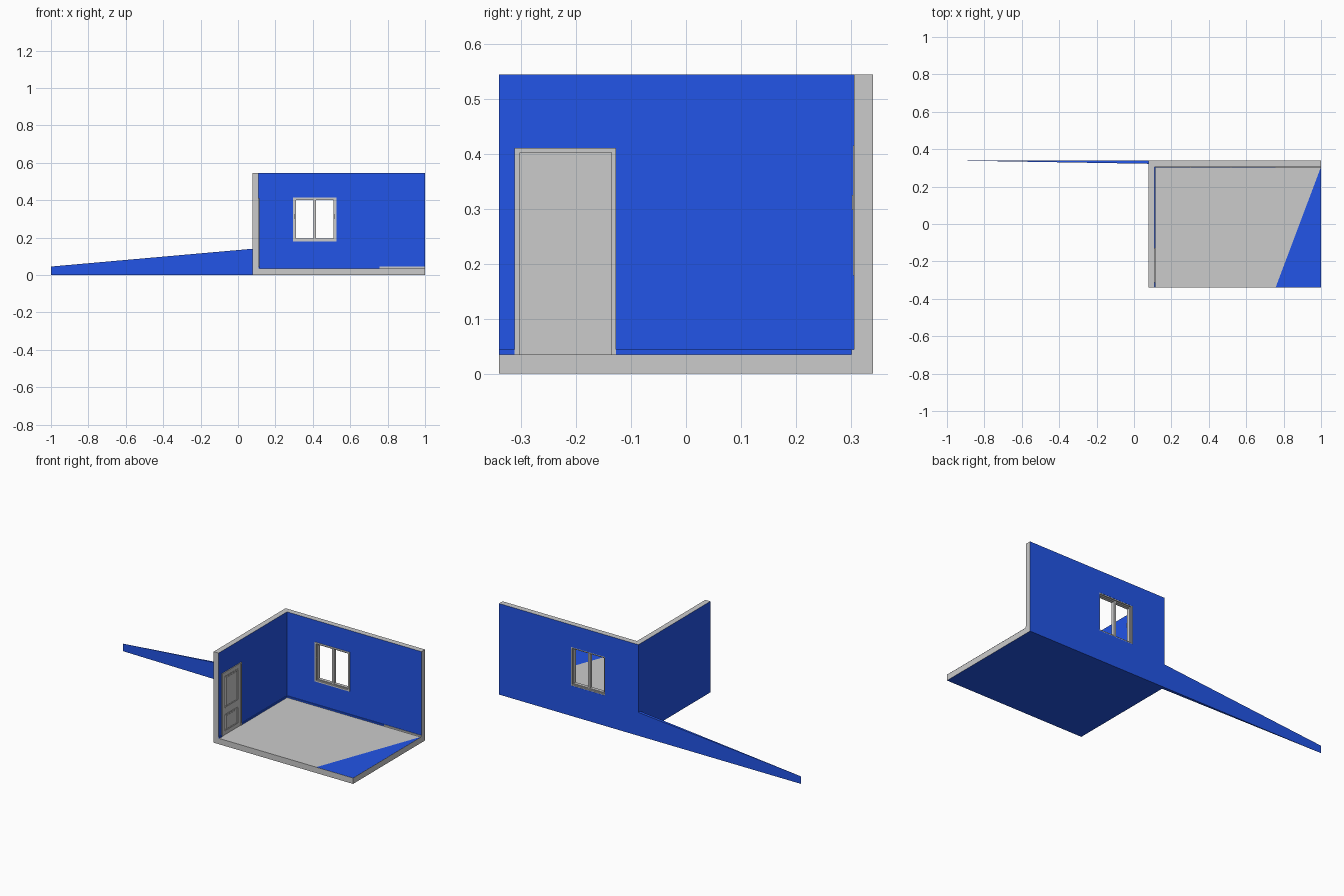
import bpy, bmesh
from mathutils import Vector

if "Cube" in bpy.data.objects:
    bpy.data.objects.remove(bpy.data.objects["Cube"])

blue = bpy.data.materials.new("blue_paint")
blue.diffuse_color = (0.016, 0.09, 0.8, 1)
blue.use_nodes = True
blue.node_tree.nodes["Principled BSDF"].inputs["Base Color"].default_value = blue.diffuse_color
plain = bpy.data.materials.new("plain_grey")


def finish(name, bm, paint=()):
    """Make the object; faces pointing along a direction in paint are blue."""
    bmesh.ops.recalc_face_normals(bm, faces=bm.faces)
    bm.normal_update()
    dirs = {"x": (1, 0, 0), "-x": (-1, 0, 0), "y": (0, 1, 0),
            "-y": (0, -1, 0), "z": (0, 0, 1), "-z": (0, 0, -1)}
    me = bpy.data.meshes.new(name)
    if paint:
        me.materials.append(plain)
        me.materials.append(blue)
        for f in bm.faces:
            if any(f.normal.dot(Vector(dirs[p])) > 0.9 for p in paint):
                f.material_index = 1
    bm.to_mesh(me)
    bm.free()
    ob = bpy.data.objects.new(name, me)
    bpy.context.collection.objects.link(ob)
    return ob


def box(name, x, y, z, paint=()):
    bm = bmesh.new()
    bmesh.ops.create_cube(bm, size=1)
    for v in bm.verts:
        for i, r in enumerate((x, y, z)):
            v.co[i] = r[0] if v.co[i] < 0 else r[1]
    return finish(name, bm, paint)


def ring(name, axis, outer, inner, d, paint=()):
    """Rectangular frame facing x or y; rects are (u0, u1, z0, z1)."""
    bm = bmesh.new()

    def loop(r, depth):
        pts = [(r[0], r[2]), (r[1], r[2]), (r[1], r[3]), (r[0], r[3])]
        return [bm.verts.new((depth, u, z) if axis == "x" else (u, depth, z)) for u, z in pts]

    loops = [loop(outer, d[0]), loop(outer, d[1]), loop(inner, d[1]), loop(inner, d[0])]
    for k in range(4):
        a, b = loops[k], loops[(k + 1) % 4]
        for i in range(4):
            j = (i + 1) % 4
            bm.faces.new((a[i], a[j], b[j], b[i]))
    return finish(name, bm, paint)


def inset(r, t):
    return (r[0] + t, r[1] - t, r[2] + t, r[3] - t)


# Room shell
FL, TOP, BK = 0.035, 0.545, 0.306
win = (0.297, 0.523, 0.182, 0.412)
box("floor", (0.11, 1), (-0.34, BK), (0, FL), ("-z",))
box("left_wall", (0.077, 0.11), (-0.34, 0.34), (0, TOP), ("x", "-x", "y", "-z"))
ring("back_wall", "y", (0.11, 1, 0, TOP), win, (BK, 0.34), ("y", "-y", "-z"))

# Blue corner patch on the floor
bm = bmesh.new()
bm.faces.new([bm.verts.new(p) for p in
              ((0.757, -0.34, FL + 0.0006), (1, -0.34, FL + 0.0006), (1, BK, FL + 0.0006))])
finish("floor_patch", bm, ("z", "-z"))

# Tapering fin beyond the left wall
bm = bmesh.new()
tip = [bm.verts.new((-1, 0.34, z)) for z in (0, 0.045)]
front = [bm.verts.new((0.077, 0.322, z)) for z in (0, 0.14)]
back = [bm.verts.new((0.077, 0.34, z)) for z in (0, 0.14)]
bm.faces.new((tip[0], front[0], front[1], tip[1]))
bm.faces.new((tip[0], tip[1], back[1], back[0]))
bm.faces.new((tip[0], back[0], front[0]))
bm.faces.new((tip[1], front[1], back[1]))
bm.faces.new((front[0], back[0], back[1], front[1]))
finish("tapered_fin", bm, ("y", "-y", "z", "-z"))

# Skirting boards
ALL = ("x", "-x", "y", "-y", "z", "-z")
SK = (FL, 0.044)
box("skirting_left_front", (0.11, 0.114), (-0.34, -0.312), SK, ALL)
box("skirting_left_back", (0.11, 0.114), (-0.127, BK), SK, ALL)
box("skirting_back", (0.114, 0.757), (BK - 0.005, BK), SK, ALL)
box("skirting_back_end", (0.757, 1), (BK - 0.005, BK), SK)

# Window: outer frame, two sashes, handles
ring("window_frame", "y", inset(win, -0.003), inset(win, 0.006), (BK - 0.002, 0.339))
mid = (win[0] + win[1]) / 2
for side, u0, u1 in (("left", win[0] + 0.006, mid), ("right", mid, win[1] - 0.006)):
    sash = (u0, u1, win[2] + 0.006, win[3] - 0.006)
    ring("window_sash_" + side, "y", sash, inset(sash, 0.006), (0.312, 0.332))
for side, u in (("left", 0.300), ("right", 0.516)):
    box("window_handle_" + side, (u, u + 0.004), (BK - 0.004, 0.312), (0.298, 0.325))

# Door: leaf, casing, panel mouldings
W = 0.11
box("door_leaf", (W, W + 0.0015), (-0.302, -0.135), (FL, 0.403))
casing = (("casing_front", (-0.312, -0.302), (FL, 0.411)),
          ("casing_back", (-0.136, -0.127), (FL, 0.411)),
          ("casing_top", (-0.302, -0.136), (0.403, 0.411)))
for name, y, z in casing:
    box("door_" + name, (W, W + 0.005), y, z)
for name, z0, z1 in (("upper", 0.196, 0.384), ("lower", 0.056, 0.156)):
    r = (-0.282, -0.158, z0, z1)
    ring("door_moulding_" + name, "x", r, inset(r, 0.004), (W, W + 0.0035))
    ring("door_bead_" + name, "x", inset(r, 0.006), inset(r, 0.009), (W, W + 0.0028))
    p = inset(r, 0.011)
    box("door_panel_" + name, (W, W + 0.0025), p[:2], p[2:])
